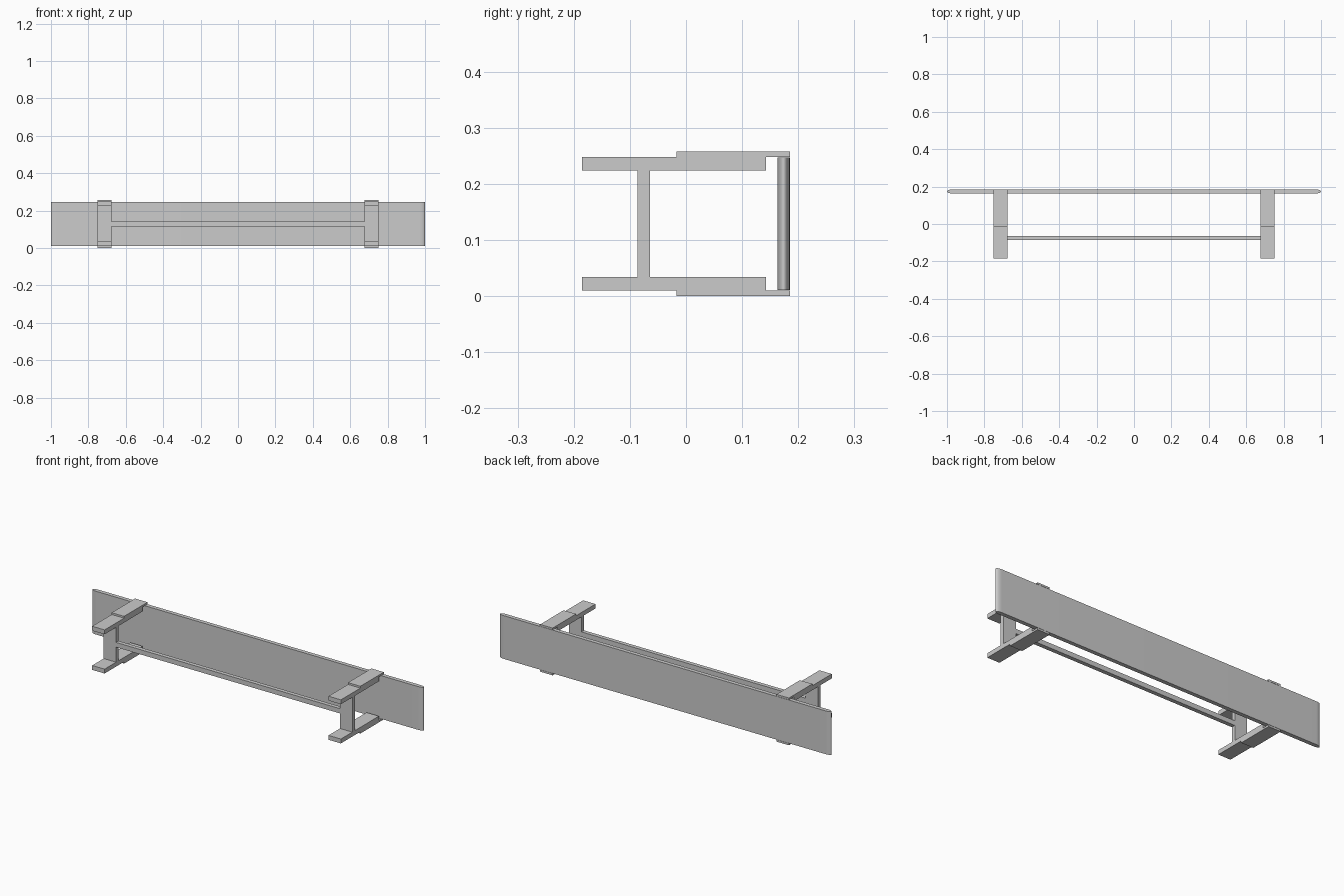
import bpy
import bmesh
import math

cube = bpy.data.objects.get("Cube")
if cube:
    bpy.data.objects.remove(cube, do_unlink=True)

grey = bpy.data.materials.new("plain grey")
grey.use_nodes = True
grey.diffuse_color = (0.6, 0.6, 0.6, 1)
grey.node_tree.nodes["Principled BSDF"].inputs["Base Color"].default_value = (0.6, 0.6, 0.6, 1)

HEIGHT = 0.258
POST_X = (0.676, 0.751)
POST_Y = (-0.086, -0.064)


def prism(name, outline, place, depth):
    """Extrude a flat outline along depth; place maps (a, b, d) to x, y, z."""
    bm = bmesh.new()
    lower, upper = [[bm.verts.new(place(a, b, d)) for a, b in outline] for d in depth]
    bm.faces.new(lower)
    bm.faces.new(upper)
    for i in range(len(outline)):
        j = (i + 1) % len(outline)
        bm.faces.new((lower[i], lower[j], upper[j], upper[i]))
    bmesh.ops.recalc_face_normals(bm, faces=bm.faces)
    mesh = bpy.data.meshes.new(name)
    bm.to_mesh(mesh)
    bm.free()
    mesh.materials.append(grey)
    obj = bpy.data.objects.new(name, mesh)
    bpy.context.collection.objects.link(obj)
    return obj


def side_profile(y, z, x):
    return (x, y, z)


def plan_profile(x, y, z):
    return (x, y, z)


def box(name, xs, ys, zs):
    outline = [(xs[0], ys[0]), (xs[1], ys[0]), (xs[1], ys[1]), (xs[0], ys[1])]
    return prism(name, outline, plan_profile, zs)


# Stepped arm that clips over the edge of the panel
arm = [(-0.185, 0.224), (0.143, 0.224), (0.143, 0.248), (0.185, 0.248),
       (0.185, HEIGHT), (-0.017, HEIGHT), (-0.017, 0.248), (-0.185, 0.248)]
foot = [(y, HEIGHT - z) for y, z in arm]

# Both end frames
for side, sign in (("left", 1), ("right", -1)):
    xs = sorted(sign * x for x in POST_X)
    prism(side + "_upper_arm", arm, side_profile, xs)
    prism(side + "_lower_arm", foot, side_profile, xs)
    box(side + "_post", xs, POST_Y, (0.034, 0.224))

# Stretcher rail between the posts
box("stretcher_rail", (-POST_X[0], POST_X[0]), POST_Y, (0.116, 0.142))

# Long panel with rounded ends
STEPS = 16
END, THICK = 0.03, 0.011
outline = []
for sign in (1, -1):
    for i in range(STEPS + 1):
        t = math.pi * (i / STEPS - 0.5)
        outline.append((sign * (1 - END + END * math.cos(t)),
                        0.174 + sign * THICK * math.sin(t)))
panel = prism("panel", outline, plan_profile, (0.011, 0.247))
bpy.ops.object.select_all(action="DESELECT")
panel.select_set(True)
bpy.context.view_layer.objects.active = panel
bpy.ops.object.shade_smooth_by_angle(angle=math.radians(40))
